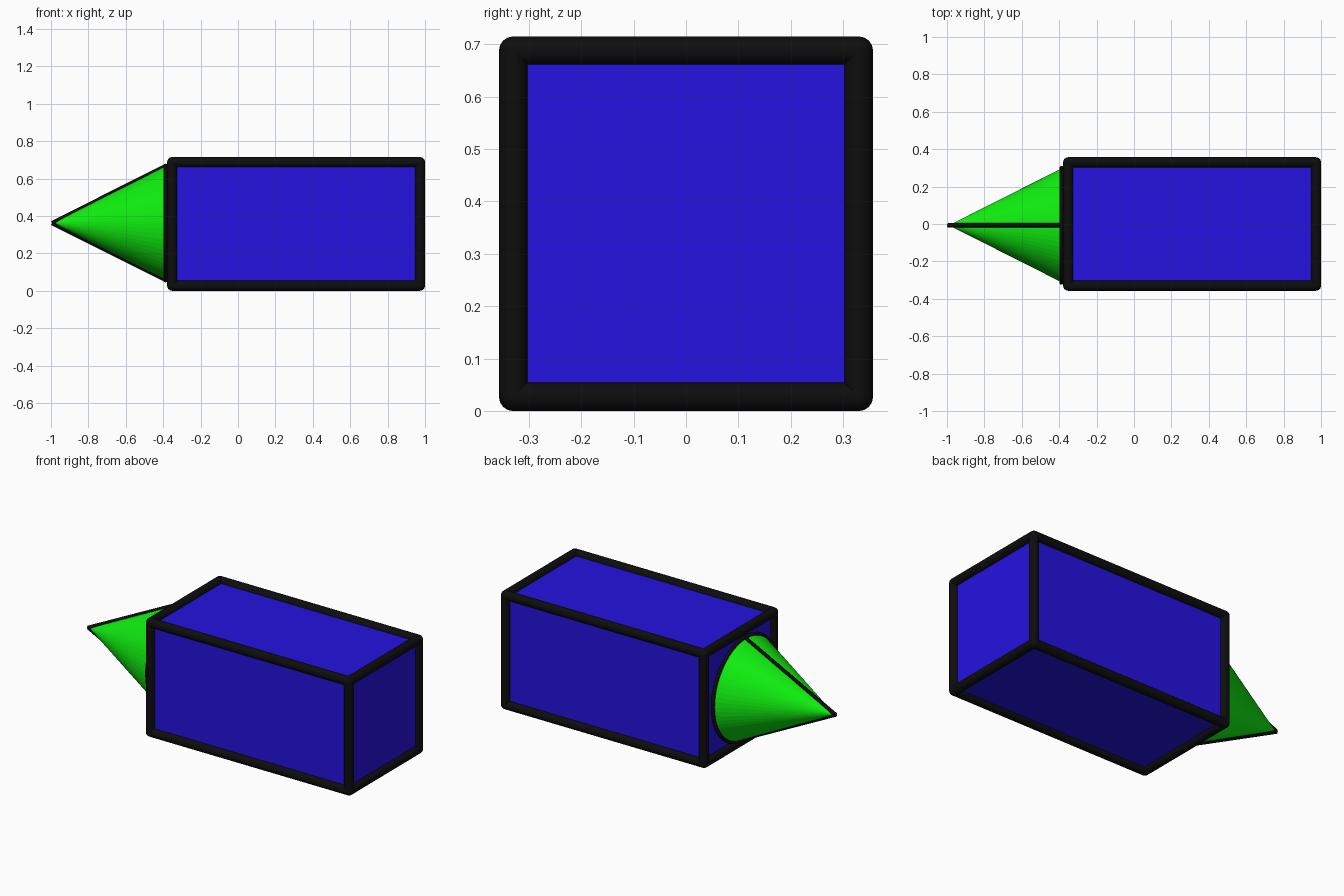
import bpy, math
from mathutils import Vector

if "Cube" in bpy.data.objects:
    bpy.data.objects.remove(bpy.data.objects["Cube"])


def material(name, color):
    m = bpy.data.materials.new(name)
    m.diffuse_color = (*color, 1)
    m.use_nodes = True
    m.node_tree.nodes["Principled BSDF"].inputs["Base Color"].default_value = m.diffuse_color
    return m


BLUE = material("blue", (0.018, 0.006, 0.75))
GREEN = material("green", (0.005, 0.88, 0.005))
BLACK = material("black", (0.004, 0.004, 0.004))


def finish(name, mat, smooth=False):
    o = bpy.context.object
    o.name = name
    o.data.materials.append(mat)
    if smooth:
        bpy.ops.object.shade_smooth_by_angle(angle=math.radians(40))
    return o


def rod(name, a, b, r):
    a, b = Vector(a), Vector(b)
    d = b - a
    bpy.ops.mesh.primitive_cylinder_add(vertices=16, radius=r, depth=d.length, location=(a + b) / 2)
    bpy.context.object.rotation_euler = d.to_track_quat('Z', 'Y').to_euler()
    return finish(name, BLACK, True)


# Box body
R = 0.027
X, Y, Z = (-0.352, 0.973), (-0.33, 0.33), (R, 0.688)
bpy.ops.mesh.primitive_cube_add(size=1, location=(sum(X) / 2, 0, sum(Z) / 2))
bpy.context.object.scale = (X[1] - X[0], Y[1] - Y[0], Z[1] - Z[0])
finish("body", BLUE)

# Round edge rods and corner balls
for p in range(2):
    for q in range(2):
        rod("edge_long", (X[0], Y[p], Z[q]), (X[1], Y[p], Z[q]), R)
        rod("edge_cross", (X[p], Y[0], Z[q]), (X[p], Y[1], Z[q]), R)
        rod("edge_upright", (X[p], Y[q], Z[0]), (X[p], Y[q], Z[1]), R)
        for s in range(2):
            bpy.ops.mesh.primitive_uv_sphere_add(segments=16, ring_count=8, radius=R,
                                                 location=(X[p], Y[q], Z[s]))
            finish("corner", BLACK, True)

# Cone pointing to -x
CY, CZ, CR, r = -0.007, 0.362, 0.304, 0.0115
base_x, tip_x = -0.388, -0.99
bpy.ops.mesh.primitive_cone_add(vertices=64, radius1=CR, depth=base_x - tip_x,
                                location=((base_x + tip_x) / 2, CY, CZ),
                                rotation=(0, -math.pi / 2, 0))
finish("cone", GREEN)

# Cone base ring and the two seam lines
bpy.ops.mesh.primitive_torus_add(major_segments=64, minor_segments=10, major_radius=CR + 0.002,
                                 minor_radius=r, location=(base_x, CY, CZ),
                                 rotation=(0, math.pi / 2, 0))
finish("cone_ring", BLACK, True)
for s in (-1, 1):
    rod("cone_seam", (base_x, CY, CZ + s * CR), (tip_x - 0.004, CY, CZ), r)
